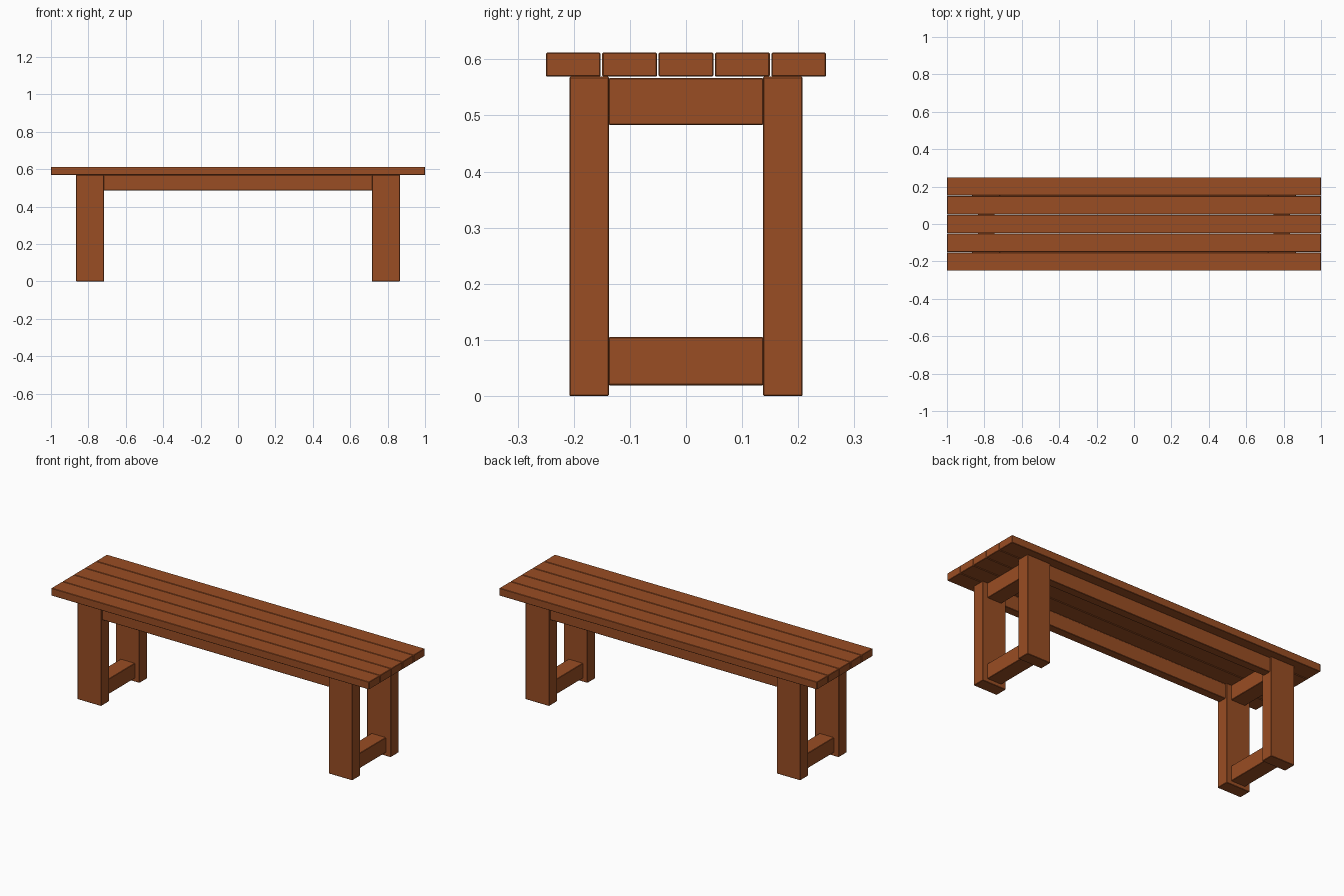
import bpy

if "Cube" in bpy.data.objects:
    bpy.data.objects.remove(bpy.data.objects["Cube"])

# single warm wood colour
wood = bpy.data.materials.new("brown wood")
wood.diffuse_color = (0.32, 0.075, 0.017, 1)
wood.use_nodes = True
wood.node_tree.nodes["Principled BSDF"].inputs["Base Color"].default_value = wood.diffuse_color


def board(name, x, y, z, bevel=0.002):
    """Softened box from (min, max) ranges on each axis."""
    bpy.ops.mesh.primitive_cube_add(size=1, location=[sum(r) / 2 for r in (x, y, z)])
    ob = bpy.context.object
    ob.name = name
    ob.scale = [r[1] - r[0] for r in (x, y, z)]
    bpy.ops.object.transform_apply(location=False, rotation=False, scale=True)
    ob.data.materials.append(wood)
    mod = ob.modifiers.new("worn edges", 'BEVEL')
    mod.width = bevel
    mod.segments = 1
    return ob


def span(side, a, b):
    """Range a..b mirrored to the given side (-1 or 1)."""
    return tuple(sorted((side * a, side * b)))


# seat planks with thin gaps
for i in range(5):
    c = (i - 2) * 0.1005
    board(f"seat_plank_{i + 1}", (-1, 1), (c - 0.0488, c + 0.0488), (0.569, 0.612))

# legs
for sx, xn in ((-1, "left"), (1, "right")):
    for sy, yn in ((-1, "front"), (1, "back")):
        board(f"{yn}_{xn}_leg", span(sx, 0.716, 0.865), span(sy, 0.137, 0.208), (0, 0.569))

    # cross rails joining the legs at each end
    x = span(sx, 0.745, 0.835)
    board(f"{xn}_top_cross_rail", x, (-0.138, 0.138), (0.483, 0.567))
    board(f"{xn}_foot_stretcher", x, (-0.138, 0.138), (0.019, 0.105))

# long rails under the seat
for sy, yn in ((-1, "front"), (1, "back")):
    board(f"{yn}_long_rail", (-0.718, 0.718), span(sy, 0.148, 0.196), (0.486, 0.569))
